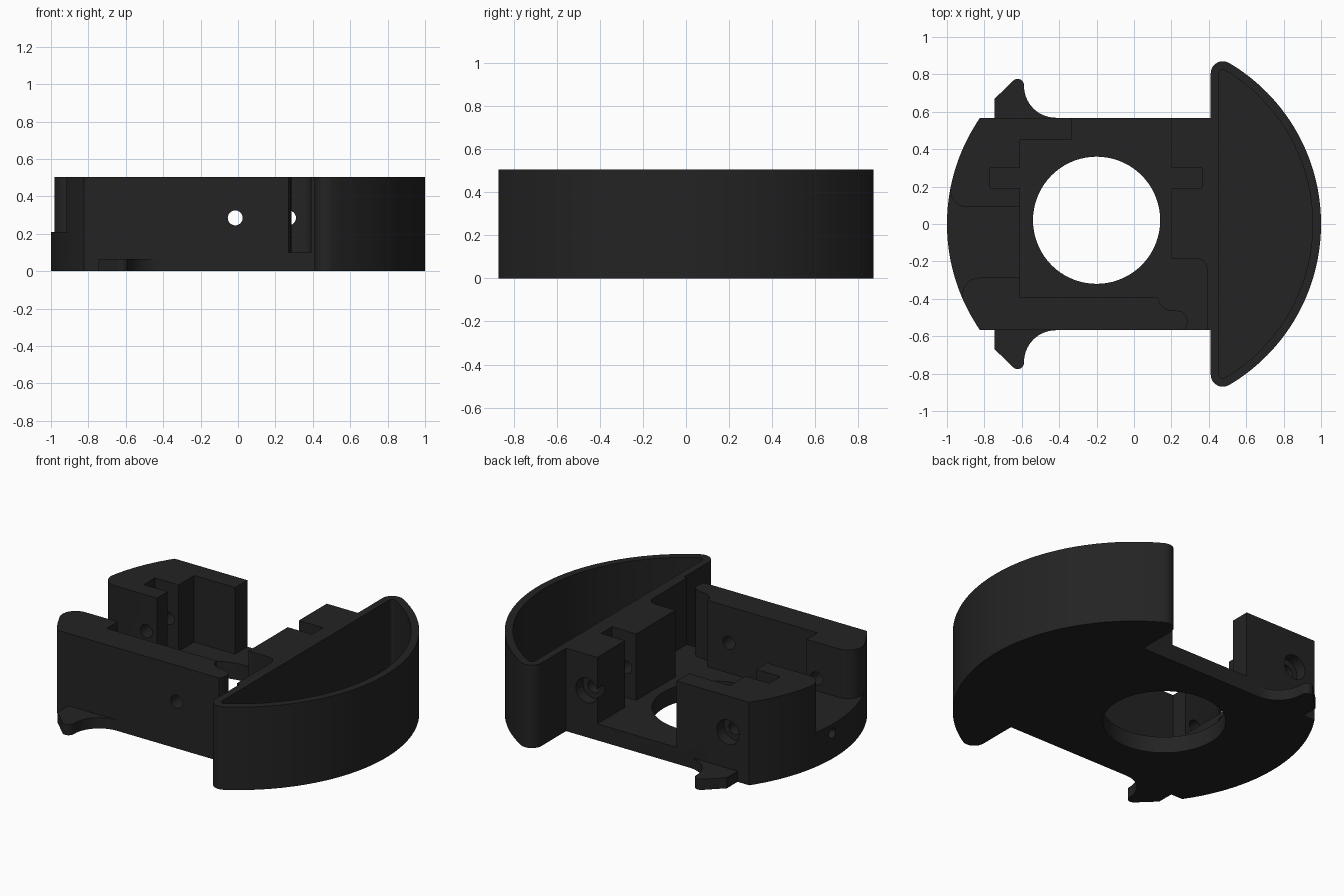
import bpy, bmesh, math
from mathutils import Matrix

if "Cube" in bpy.data.objects:
    bpy.data.objects.remove(bpy.data.objects["Cube"])

black = bpy.data.materials.new("matte black")
black.diffuse_color = (0.017, 0.017, 0.017, 1)
black.use_nodes = True
black.node_tree.nodes["Principled BSDF"].inputs["Base Color"].default_value = black.diffuse_color
TOP, FLOOR, LEDGE, HALF = 0.505, 0.10, 0.21, 0.568


def arc(cx, cy, r, a0, a1, n):
    """Points on an arc, angles in degrees."""
    return [(cx + r * math.cos(math.radians(a0 + (a1 - a0) * i / n)),
             cy + r * math.sin(math.radians(a0 + (a1 - a0) * i / n))) for i in range(n + 1)]


def rect(x0, x1, y0, y1):
    return [(x0, y0), (x1, y0), (x1, y1), (x0, y1)]


def prism(name, pts, z0, z1):
    bm = bmesh.new()
    face = bm.faces.new([bm.verts.new((x, y, z0)) for x, y in pts])
    ext = bmesh.ops.extrude_face_region(bm, geom=[face])
    verts = [v for v in ext["geom"] if isinstance(v, bmesh.types.BMVert)]
    bmesh.ops.translate(bm, verts=verts, vec=(0, 0, z1 - z0))
    bmesh.ops.recalc_face_normals(bm, faces=bm.faces)
    mesh = bpy.data.meshes.new(name)
    bm.to_mesh(mesh)
    bm.free()
    mesh.materials.append(black)
    obj = bpy.data.objects.new(name, mesh)
    bpy.context.collection.objects.link(obj)
    return obj


def rod(name, r, axis, a, b, u, z):
    """Round bar along x or y from a to b, at cross position u and height z."""
    obj = prism(name, arc(0, 0, r, 0, 345, 23), a, b)
    if axis == "y":
        m = Matrix(((1, 0, 0, u), (0, 0, 1, 0), (0, -1, 0, z), (0, 0, 0, 1)))
    else:
        m = Matrix(((0, 0, 1, 0), (1, 0, 0, u), (0, 1, 0, z), (0, 0, 0, 1)))
    obj.data.transform(m)
    return obj


def combine(target, tool, operation="DIFFERENCE"):
    mod = target.modifiers.new("cut", "BOOLEAN")
    mod.operation, mod.solver, mod.object = operation, "EXACT", tool
    bpy.context.view_layer.objects.active = target
    bpy.ops.object.modifier_apply(modifier=mod.name)
    bpy.data.objects.remove(tool, do_unlink=True)


def bin_outline(inset):
    """D-shaped bin with rounded corners, counter-clockwise from the lower corner."""
    cx, cy, r = 0.475, 0.805, 0.065 - inset
    a = math.degrees(math.atan2(cy, cx))
    low = arc(cx, -cy, r, 180, 360 - a, 10)
    high = arc(cx, cy, r, a, 180, 10)
    return low + arc(0, 0, 1 - inset, -a, a, 64)[1:-1] + high


# Full-height housing: middle band with a round left end, and the bin on the right
a = math.degrees(math.asin(HALF))
outline = bin_outline(0) + [(0.41, HALF)] + arc(0, 0, 1, 180 - a, 180 + a, 36) + [(0.41, -HALF)]
body = prism("housing", outline, 0, TOP)

# Bin cavity
combine(body, prism("bin_cavity", bin_outline(0.045), FLOOR, 0.7))

# Central well, open to the back
well = [(-0.61, -0.392), (0.2, -0.392), (0.2, 0.7), (-0.335, 0.7), (-0.335, 0.45), (-0.61, 0.45)]
combine(body, prism("well", well, FLOOR, 0.7))

# Slot across the blocks on both sides of the well
combine(body, prism("slot", rect(-0.77, 0.363, 0.193, 0.3), FLOOR, 0.7))

# Left channel with rounded mouth
def mouth(y, s):
    cy = y + s * 0.09
    cx = -math.sqrt(0.91 ** 2 - cy ** 2)
    end = math.degrees(math.atan2(cy, cx)) % 360
    pts = arc(cx, cy, 0.09, 180 + s * 90, end, 10)
    return [(-0.6, y)] + pts + [(pts[-1][0] * 1.1, pts[-1][1] * 1.1)]

combine(body, prism("channel", mouth(0.09, 1) + mouth(-0.287, -1)[::-1], LEDGE, 0.7))

# Pocket beside the rounded end of the front wall
pocket = [(0.1, -0.185), (0.34, -0.185), (0.365, -0.192), (0.383, -0.21), (0.39, -0.235),
          (0.39, -0.65), (0.27, -0.65), (0.27, -0.57), (0.283, -0.545), (0.287, -0.515),
          (0.278, -0.487), (0.255, -0.468), (0.222, -0.462), (0.185, -0.46), (0.155, -0.445),
          (0.135, -0.42), (0.127, -0.385), (0.1, -0.385)]
combine(body, prism("pocket", pocket, FLOOR, 0.7))

# Large round opening in the floor
combine(body, prism("bore", arc(-0.2, 0.02, 0.34, 0, 355, 71), -0.1, 0.3))

# Screw holes, with wider recesses on the back
combine(body, rod("front_hole", 0.04, "y", -0.7, -0.3, -0.015, 0.285))
for x, start in ((-0.68, -0.47), (0.27, -0.3)):
    combine(body, rod("screw_hole", 0.04, "y", start, 0.7, x, 0.285))
    combine(body, rod("screw_recess", 0.075, "y", 0.5, 0.7, x, 0.285))
combine(body, rod("ledge_hole", 0.03, "x", -1.1, -0.5, 0.02, 0.155))

# Thin hooks on the front and back edges
hook = [(-0.745, 0.53), (-0.745, 0.67)] + arc(-0.622, 0.742, 0.034, 135, 0, 8)
hook += arc(-0.418, 0.738, 0.17, 180, 270, 14) + [(-0.418, 0.53)]
for s in (1, -1):
    combine(body, prism("hook", [(x, s * y) for x, y in hook], 0, 0.065), "UNION")

bpy.ops.object.select_all(action="DESELECT")
body.select_set(True)
bpy.context.view_layer.objects.active = body
bpy.ops.object.shade_smooth_by_angle(angle=math.radians(30))
